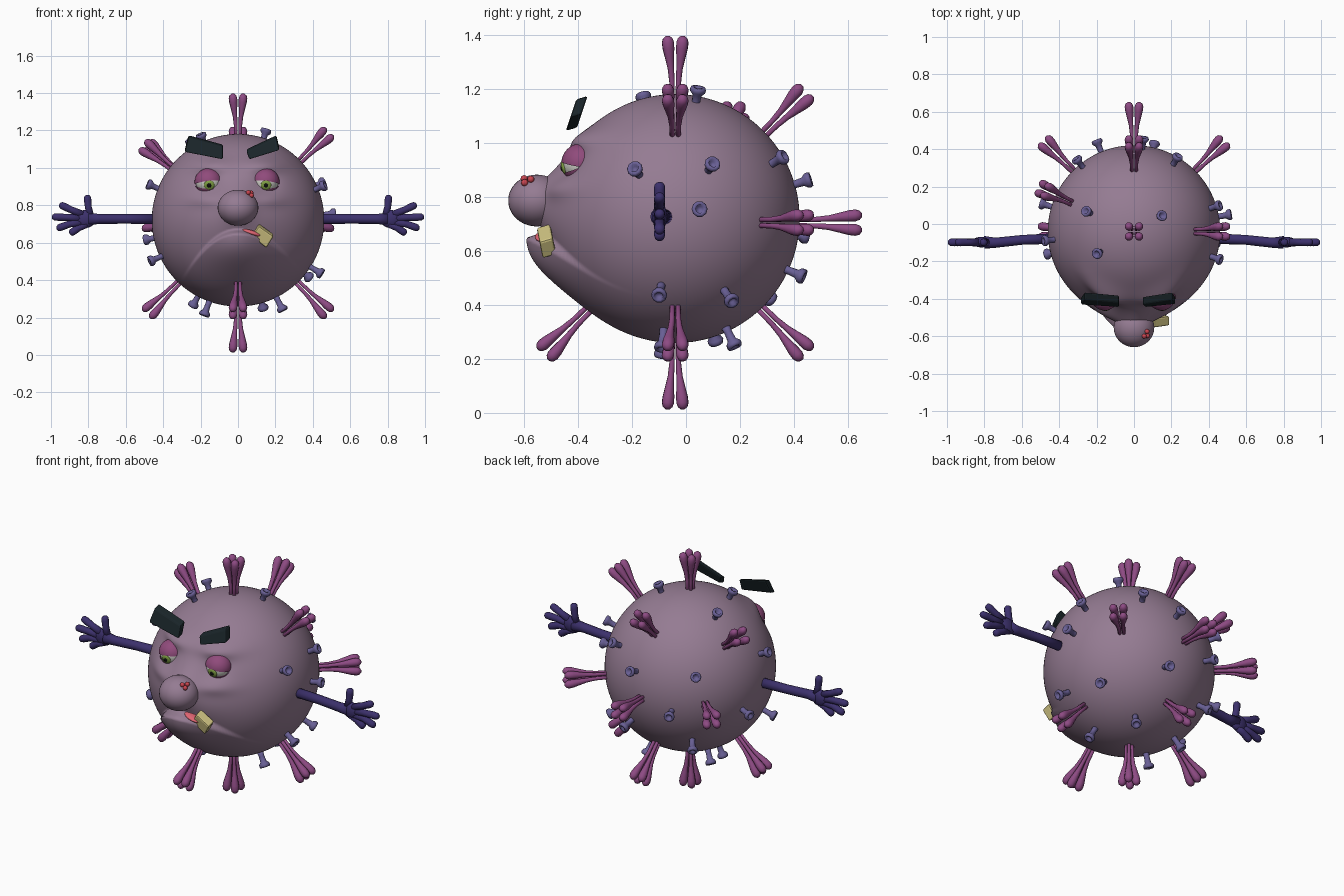
import bpy, bmesh
from math import exp, cos, sin, pi
from mathutils import Vector, Matrix

if "Cube" in bpy.data.objects:
    bpy.data.objects.remove(bpy.data.objects["Cube"])

C = Vector((0, -0.04, 0.705))      # centre that all spikes radiate from


def mat(name, r, g, b):
    m = bpy.data.materials.new(name)
    m.diffuse_color = (r, g, b, 1)
    m.use_nodes = True
    m.node_tree.nodes["Principled BSDF"].inputs["Base Color"].default_value = m.diffuse_color
    return m


SKIN = mat("mauve", .30, .20, .29)
SPIKE = mat("magenta", .27, .07, .23)
PEG = mat("slate_violet", .14, .115, .30)
ARM = mat("indigo", .045, .03, .15)
BROW = mat("near_black", .01, .018, .022)
TOOTH = mat("yellow", .62, .54, .22)
LID = mat("lid_pink", .28, .07, .20)
WHITE = mat("eye_white", .65, .65, .6)
GREEN = mat("iris_green", .22, .36, .06)
BLACK = mat("pupil_black", .005, .005, .005)
RED = mat("red", .6, .06, .08)
TONGUE = mat("tongue_pink", .75, .13, .17)


def finish(bm, name, material, smooth=True):
    bmesh.ops.recalc_face_normals(bm, faces=bm.faces[:])
    me = bpy.data.meshes.new(name)
    for f in bm.faces:
        f.smooth = smooth
    bm.to_mesh(me)
    bm.free()
    me.materials.append(material)
    ob = bpy.data.objects.new(name, me)
    bpy.context.collection.objects.link(ob)
    return ob


def tube(bm, pts, radii, n=10):
    """Closed tube through pts, rings square to the overall direction."""
    pts = [Vector(p) for p in pts]
    q = (pts[-1] - pts[0]).to_track_quat('Z', 'Y')
    rings = []
    for p, r in zip(pts, radii):
        rings.append([bm.verts.new(p + q @ Vector((r * cos(2 * pi * i / n), r * sin(2 * pi * i / n), 0)))
                      for i in range(n)])
    for a, b in zip(rings, rings[1:]):
        for i in range(n):
            bm.faces.new((a[i], a[(i + 1) % n], b[(i + 1) % n], b[i]))
    bm.faces.new(rings[0])
    bm.faces.new(rings[-1])


def ball(bm, c, r, rot=Matrix(), n=24):
    bmesh.ops.create_uvsphere(bm, u_segments=n, v_segments=n * 2 // 3, radius=1,
                              matrix=Matrix.Translation(c) @ rot @ Matrix.Diagonal((*r, 1)))


def ellipsoid(name, c, r, material, rot=Matrix(), n=24):
    bm = bmesh.new()
    ball(bm, c, r, rot, n)
    return finish(bm, name, material)


def gauss(x, z, cx, cz, sx, sz):
    return exp(-((x - cx) / sx) ** 2 - ((z - cz) / sz) ** 2)


# body: sphere with a sculpted face (chin and lip, muzzle, brows, eye bags)
bm = bmesh.new()
bmesh.ops.create_icosphere(bm, subdivisions=7, radius=0.461,
                           matrix=Matrix.Translation((0, -0.04, 0.72)))
for v in bm.verts:
    x, y, z = v.co
    front = min(1, max(0, (-y - 0.1) / 0.15))
    if front == 0:
        continue
    arc = 0.66 - (2.9 if x < 0 else 1.9) * x * x
    t = min(1, max(0, (arc - z) / 0.03 + 0.5))
    t = t * t * (3 - 2 * t)
    d = 0.088 * t * gauss(x, z, -.01, .585, .19, .15)
    d += 0.035 * gauss(x, z, 0, .74, .2, .13)
    d += 0.05 * gauss(x, z, 0, .81, .08, .09)
    for s in (-1, 1):
        d += 0.04 * gauss(x, z, s * .15, 1.015, .12, .045)
        d += 0.018 * gauss(x, z, s * .17, .83, .1, .04)
        d -= 0.02 * gauss(x, z, s * .152, .925, .06, .05)
    v.co.y -= d * front
finish(bm, "body", SKIN)

# nose and its pimples
bm = bmesh.new()
ball(bm, (0, -.553, .787), (.109, .106, .096), n=32)
ball(bm, (0, -.50, .80), (.08, .1, .078))
finish(bm, "nose", SKIN)
bm = bmesh.new()
for x, y, z in ((.055, -.6, .868), (.07, -.575, .866), (.072, -.598, .853)):
    ball(bm, (x, y, z), (.013,) * 3, n=12)
finish(bm, "nose_pimples", RED)

# eyes with half-closed lids
for s, cx in ((-1, -.157), (1, .147)):
    c = Vector((cx, -.39, .925))
    side = "left" if s < 0 else "right"
    ellipsoid(side + "_eyeball", c, (.069,) * 3, WHITE)
    for part, off, no in (("upper_lid", .004, (0.12 * s, .15, 1)), ("lower_lid", -.036, (0, .35, -1))):
        bm = bmesh.new()
        ball(bm, c, (.075, .072, .073), n=32)
        bmesh.ops.bisect_plane(bm, geom=bm.verts[:] + bm.edges[:] + bm.faces[:],
                               plane_co=c + Vector((0, -.06, off)), plane_no=no, clear_inner=True)
        finish(bm, side + "_" + part, LID)
    ellipsoid(side + "_iris", c + Vector((.003, -.063, -.017)), (.028, .009, .026), GREEN,
              Matrix.Rotation(.25, 4, 'X'))
    ellipsoid(side + "_pupil", c + Vector((.003, -.0695, -.019)), (.012, .006, .012), BLACK,
              Matrix.Rotation(.25, 4, 'X'), 12)


def slab(name, outline, yf, thick, bevel, material):
    """Outline in x/z given thickness along y, with y following yf(z)."""
    bm = bmesh.new()
    rows = [[bm.verts.new((x, yf(z) + k, z + k * .3)) for x, z in outline] for k in (-thick / 2, thick / 2)]
    n = len(outline)
    bm.faces.new(rows[0])
    bm.faces.new(rows[1])
    for i in range(n):
        bm.faces.new((rows[0][i], rows[0][(i + 1) % n], rows[1][(i + 1) % n], rows[1][i]))
    bmesh.ops.bevel(bm, geom=bm.edges[:], offset=bevel, segments=2, affect='EDGES', profile=.5)
    finish(bm, name, material, False)


# eyebrows hovering over the forehead, and the crooked tooth
brow_y = lambda z: -.405 + (z - 1.11) * .33
slab("left_eyebrow", [(-.265, 1.17), (-.08, 1.12), (-.08, 1.05), (-.285, 1.09)], brow_y, .042, .008, BROW)
slab("right_eyebrow", [(.205, 1.17), (.222, 1.10), (.06, 1.05), (.045, 1.095)], brow_y, .042, .008, BROW)
slab("tooth", [(.112, .695), (.19, .64), (.152, .578), (.075, .638)],
     lambda z: -.517 + (z - .635) * -.2, .05, .008, TOOTH)
ellipsoid("tongue", (.075, -.525, .652), (.055, .035, .014), TONGUE, Matrix.Rotation(.3, 4, 'Y'))

# large spikes: four bulb-ended stalks each
dirs = [(0, 0, 1), (0, 0, -1), (1, 0, 1), (1, 0, -1), (-1, 0, -1), (-.5, .23, .42),
        (0, 1, 0), (0, 1, 1), (0, 1, -1), (0, -1, -1), (1, 1, 0), (-1, 1, 0)]
path = [(.40, .010, .009), (.52, .012, .010), (.57, .016, .012), (.61, .021, .017),
        (.645, .025, .022), (.668, .027, .023), (.683, .028, .018), (.692, .028, .007)]
for k, d in enumerate(dirs):
    q = Vector(d).to_track_quat('Z', 'X' if d[0] == 0 else 'Y')
    bm = bmesh.new()
    for sx in (-1, 1):
        for sy in (-1, 1):
            tube(bm, [C + q @ Vector((sx * o, sy * o, h)) for h, o, r in path], [r for h, o, r in path])
    finish(bm, f"spike_{k + 1}", SPIKE)

# small pegs with flared hollow heads
pegs = [(.15, .085, .495), (-.2, -.12, .475), (-.26, .11, .45), (-.485, -.05, .21), (.24, .41, .25),
        (.05, .5, .16), (-.31, .39, .18), (-.2, .486, -.05), (-.5, .15, -.09), (-.46, -.12, -.2),
        (-.26, .35, -.28), (.11, .474, -.2), (.38, .21, -.29), (.445, -.06, -.27), (.135, .22, -.456),
        (.24, -.05, -.466), (-.18, -.05, -.49), (-.24, .15, -.44), (.46, -.15, .2), (.46, .14, .22),
        (.51, .09, .05)]
prof = [(.43, .018), (.47, .015), (.50, .017), (.512, .028), (.522, .030), (.531, .027), (.531, .016), (.515, .013)]
for k, d in enumerate(pegs):
    u = Vector(d).normalized()
    bm = bmesh.new()
    tube(bm, [C + u * h for h, r in prof], [r for h, r in prof], 10)
    ob = finish(bm, f"peg_{k + 1}", PEG)

# arms with spread hands
fingers = [((.79, .74), (.80, .79), (.807, .855)), ((.83, .75), (.89, .775), (.955, .805)),
           ((.84, .73), (.91, .735), (.995, .738)), ((.83, .71), (.90, .70), (.97, .675)),
           ((.81, .70), (.85, .68), (.90, .648))]
for s in (-1, 1):
    bm = bmesh.new()
    tube(bm, [(s * x, y, .727) for x, y in ((.43, -.078), (.6, -.085), (.74, -.1), (.80, -.098))],
         [.028, .026, .027, .034], 14)
    ball(bm, (s * .815, -.097, .727), (.055, .028, .048))
    for f in fingers:
        a, m, b = [Vector((s * x, -.098, z)) for x, z in f]
        tube(bm, [a, m, m.lerp(b, .6), m.lerp(b, .85), m.lerp(b, .97), b], [.022, .019, .021, .019, .012, .004])
    finish(bm, ("left" if s < 0 else "right") + "_arm", ARM)
